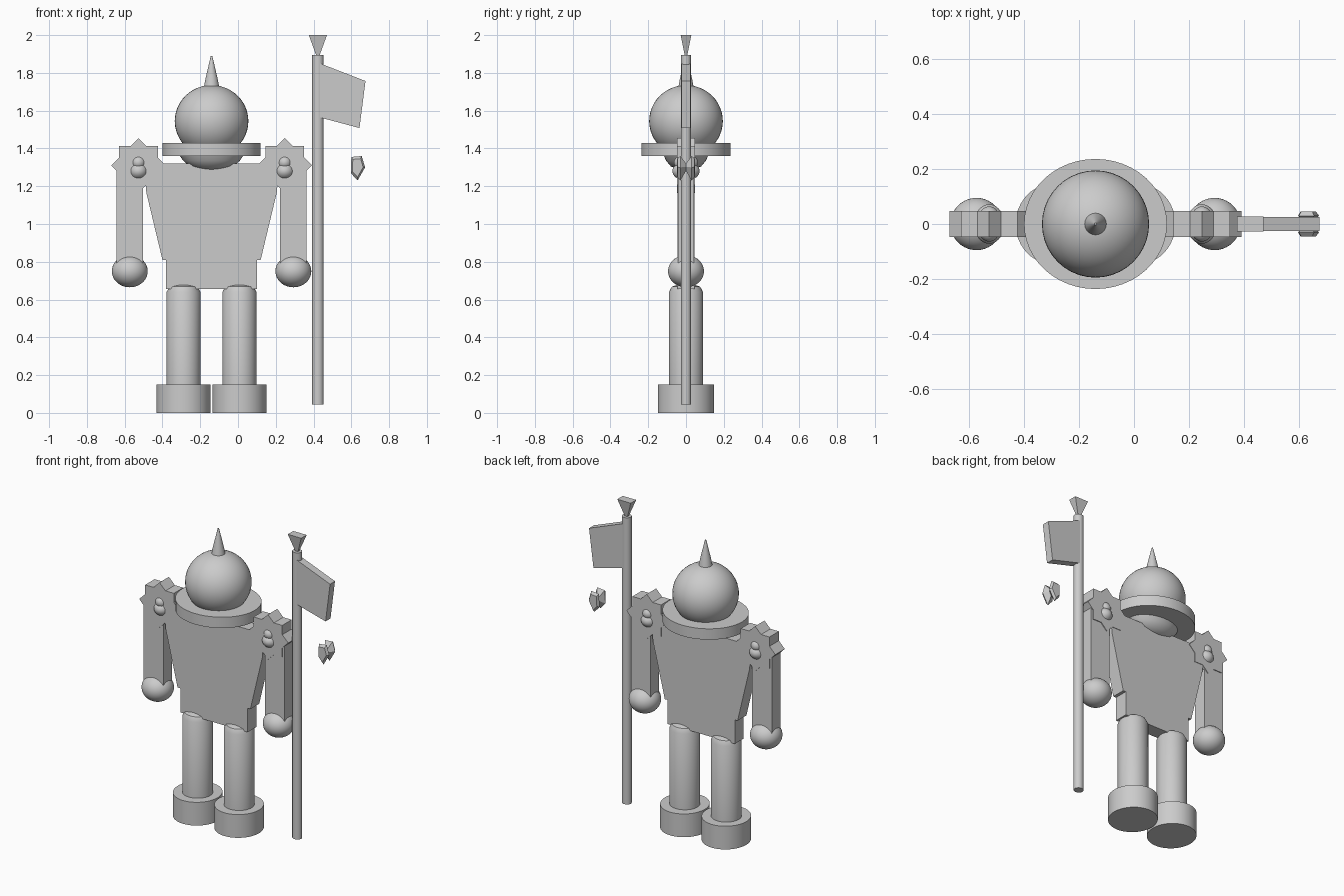
import bpy, bmesh, math
from mathutils import Matrix, Vector

cube = bpy.data.objects.get("Cube")
if cube:
    bpy.data.objects.remove(cube, do_unlink=True)

GREY = (0.6, 0.6, 0.6, 1)
grey = bpy.data.materials.new("plain_grey")
grey.use_nodes = True
grey.diffuse_color = GREY
grey.node_tree.nodes["Principled BSDF"].inputs["Base Color"].default_value = GREY


def finish(name, bm, smooth=False):
    bmesh.ops.recalc_face_normals(bm, faces=bm.faces)
    mesh = bpy.data.meshes.new(name)
    bm.to_mesh(mesh)
    bm.free()
    mesh.materials.append(grey)
    obj = bpy.data.objects.new(name, mesh)
    bpy.context.collection.objects.link(obj)
    if smooth:
        bpy.ops.object.select_all(action="DESELECT")
        obj.select_set(True)
        bpy.context.view_layer.objects.active = obj
        bpy.ops.object.shade_smooth_by_angle(angle=math.radians(40))
    return obj


def ball(name, at, size):
    bm = bmesh.new()
    bmesh.ops.create_uvsphere(bm, u_segments=40, v_segments=24, radius=1)
    bmesh.ops.transform(bm, matrix=Matrix.Translation(at) @ Matrix.Diagonal((*size, 1)), verts=bm.verts)
    return finish(name, bm, True)


def lathe(name, x, profile, y_scale=1.0, sides=48):
    """Closed solid of revolution from (radius, height) points."""
    bm = bmesh.new()
    rings = []
    for r, z in profile:
        angles = [math.tau * i / sides for i in range(sides)]
        rings.append([bm.verts.new((x + r * math.cos(a), r * y_scale * math.sin(a), z)) for a in angles])
    for low, high in zip(rings, rings[1:]):
        for i in range(sides):
            j = (i + 1) % sides
            bm.faces.new((low[i], low[j], high[j], high[i]))
    bm.faces.new(rings[0][::-1])
    bm.faces.new(rings[-1])
    return finish(name, bm, True)


def loft(name, outline, layers):
    """Front outline of (x, z) points, repeated at (depth, scale) layers."""
    bm = bmesh.new()
    n = len(outline)
    cx = sum(p[0] for p in outline) / n
    cz = sum(p[1] for p in outline) / n
    rings = [[bm.verts.new((cx + (x - cx) * s, y, cz + (z - cz) * s)) for x, z in outline]
             for y, s in layers]
    for a, b in zip(rings, rings[1:]):
        for i in range(n):
            j = (i + 1) % n
            bm.faces.new((a[i], a[j], b[j], b[i]))
    bm.faces.new(rings[0])
    bm.faces.new(rings[-1][::-1])
    return finish(name, bm)


def plate(name, outline, half):
    return loft(name, outline, [(-half, 1), (half, 1)])


MID = -0.14

# Head, spike, collar and the bowl under the collar
ball("head", (MID, 0, 1.545), (0.195, 0.195, 0.19))
lathe("head_spike", MID, [(0.045, 1.7), (0.032, 1.77), (0.004, 1.89)])
lathe("collar", MID, [(0.26, 1.36), (0.26, 1.43)], 0.91)
lathe("neck", MID, [(0.05, 1.285), (0.115, 1.305), (0.15, 1.335), (0.17, 1.365)], 0.7)

# Flat tapered torso, mirrored about the middle line
half = [(0.24, 0.655), (0.24, 0.81), (0.26, 0.81), (0.345, 1.165), (0.36, 1.32)]
plate("torso", [(MID + x, z) for x, z in half] + [(MID - x, z) for x, z in reversed(half)], 0.045)

for side, word in ((1, "left"), (-1, "right")):
    # Shoulder star made from a square with a turned square
    sx, sz, point, inner = MID + side * 0.387, 1.31, 0.145, 0.111
    star = []
    for i in range(16):
        a = math.tau * i / 16
        r = inner if i % 2 else point
        star.append((sx + r * math.cos(a), sz + r * math.sin(a)))
    plate(word + "_shoulder_star", star, 0.048)
    ball(word + "_shoulder_knob", (sx, 0, 1.28), (0.055, 0.072, 0.05))
    ball(word + "_shoulder_knob_upper", (sx, 0, 1.325), (0.045, 0.064, 0.045))

    # Arm and hand
    ax = MID + side * 0.433
    plate(word + "_arm", [(ax + dx, z) for dx, z in
                          ((-0.07, 0.77), (0.07, 0.77), (0.07, 1.3), (-0.07, 1.3))], 0.043)
    ball(word + "_hand", (ax, 0, 0.75), (0.095, 0.095, 0.085))

    # Leg with rounded top, and round foot
    lx = MID + side * 0.148
    lathe(word + "_leg", lx, [(0.09, 0.12), (0.09, 0.64), (0.075, 0.668), (0.04, 0.68)])
    lathe(word + "_foot", lx, [(0.143, 0), (0.143, 0.15)], 1.04)

# Flagpole with wedge finial
POLE = 0.423
lathe("flagpole", POLE, [(0.03, 0.045), (0.03, 1.895)], 0.92, 24)
bm = bmesh.new()
rings = []
for w, d, z in ((0.008, 0.006, 1.89), (0.048, 0.028, 2.0)):
    rings.append([bm.verts.new((POLE + a * w, b * d, z)) for a, b in ((-1, -1), (1, -1), (1, 1), (-1, 1))])
for i in range(4):
    j = (i + 1) % 4
    bm.faces.new((rings[0][i], rings[0][j], rings[1][j], rings[1][i]))
bm.faces.new(rings[0])
bm.faces.new(rings[1])
finish("pole_finial", bm)

# Flag
plate("flag", [(0.43, 1.565), (0.643, 1.508), (0.675, 1.757), (0.43, 1.852)], 0.025)

# Small loose pinched ornament below the flag
loft("loose_ornament", [(0.597, 1.27), (0.633, 1.23), (0.673, 1.30), (0.655, 1.36), (0.6, 1.355)],
     [(-0.045, 0.75), (-0.03, 1), (0, 0.3), (0.03, 1), (0.045, 0.75)])
